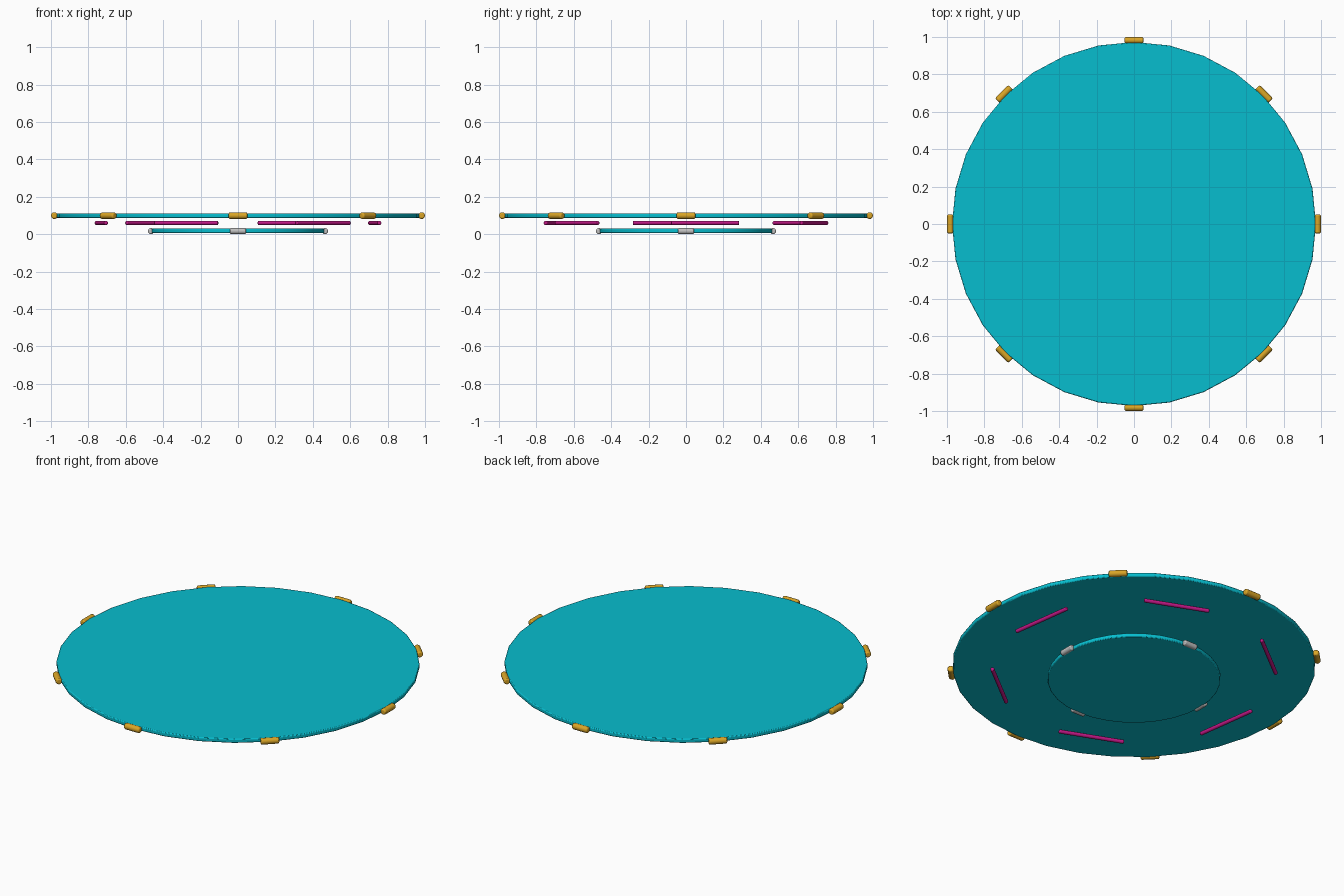
import bpy
from math import cos, sin, pi, radians
from mathutils import Matrix

cube = bpy.data.objects.get("Cube")
if cube:
    bpy.data.objects.remove(cube, do_unlink=True)


def material(name, rgb):
    mat = bpy.data.materials.new(name)
    mat.use_nodes = True
    colour = (*rgb, 1)
    mat.diffuse_color = colour
    mat.node_tree.nodes["Principled BSDF"].inputs["Base Color"].default_value = colour
    return mat


cyan = material("cyan", (0.002, 0.51, 0.62))
gold = material("gold", (0.70, 0.376, 0.02))
magenta = material("magenta", (0.54, 0.009, 0.24))
silver = material("silver", (0.527, 0.527, 0.527))


def cylinder(name, mat, radius, length, sides, bevel, segments):
    """Upright cylinder at the origin with rounded rims."""
    bpy.ops.mesh.primitive_cylinder_add(vertices=sides, radius=radius, depth=length)
    obj = bpy.context.object
    obj.name = name
    obj.data.materials.append(mat)
    bpy.ops.object.shade_smooth_by_angle(angle=radians(35))
    mod = obj.modifiers.new("rounded_rim", 'BEVEL')
    mod.width = bevel
    mod.segments = segments
    mod.limit_method = 'ANGLE'
    mod.angle_limit = radians(60)
    return obj


def ring_of_bars(name, mat, count, start, ring, z, radius, length, bevel):
    """Bars lying along the tangent of a circle, evenly spaced."""
    for i in range(count):
        a = start + i * 2 * pi / count
        bar = cylinder(f"{name}_{i + 1}", mat, radius, length, 12, bevel, 2)
        bar.matrix_world = (Matrix.Translation((ring * cos(a), ring * sin(a), z))
                            @ Matrix.Rotation(a, 4, 'Z')
                            @ Matrix.Rotation(pi / 2, 4, 'X'))


# Large upper plate and small lower plate
upper = cylinder("upper_disc", cyan, 0.973, 0.024, 32, 0.005, 2)
upper.location.z = 0.099
lower = cylinder("lower_disc", cyan, 0.464, 0.024, 32, 0.005, 2)
lower.location.z = 0.018

# Gold clips round the upper rim, silver clips round the lower rim
ring_of_bars("gold_clip", gold, 8, 0, 0.982, 0.099, 0.018, 0.1, 0.007)
ring_of_bars("silver_clip", silver, 4, 0, 0.465, 0.0165, 0.0165, 0.085, 0.006)

# Slim rods floating between the plates
ring_of_bars("rod", magenta, 6, radians(8), 0.738, 0.06, 0.011, 0.366, 0.005)
